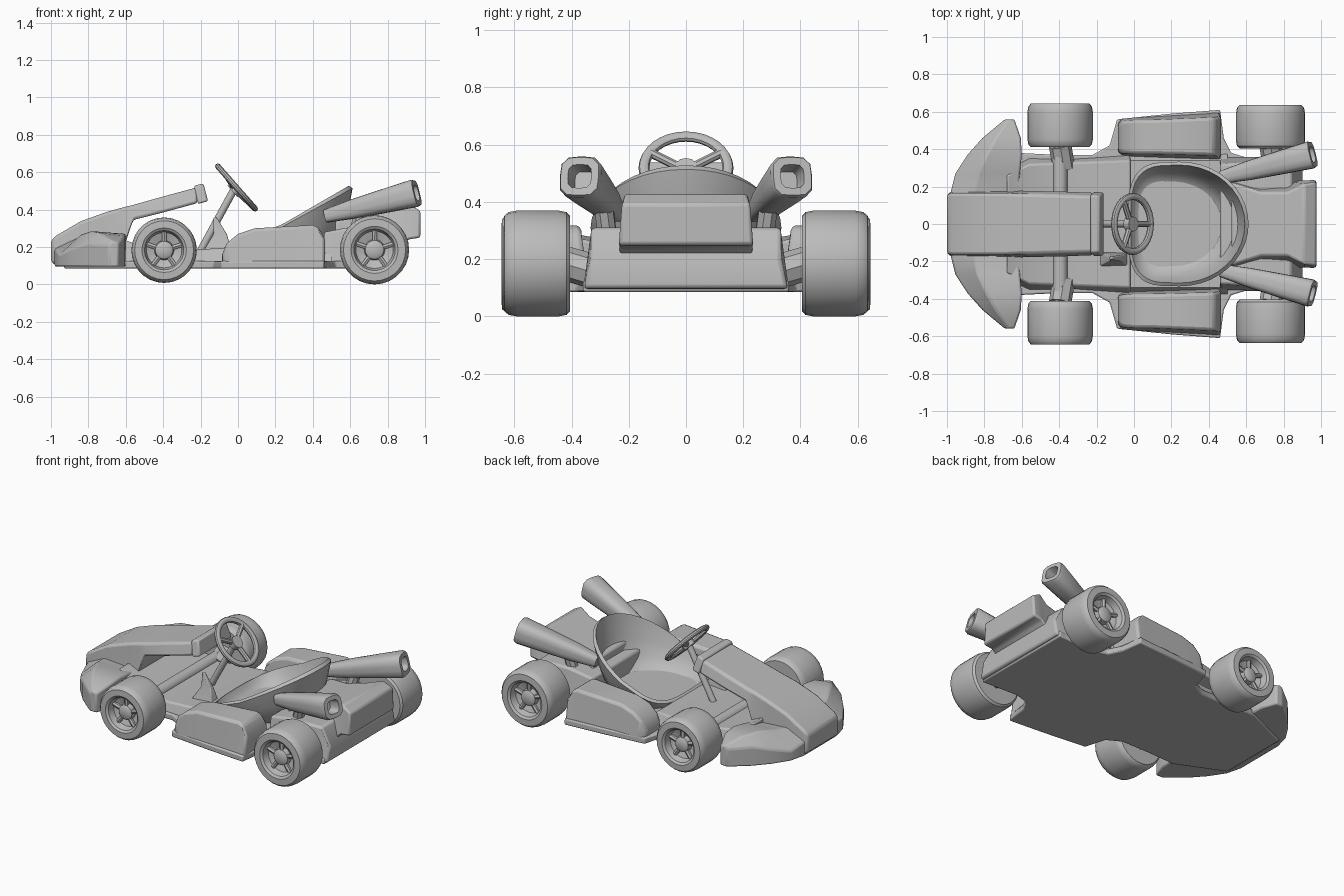
import bpy, bmesh, math
from mathutils import Vector, Matrix

if "Cube" in bpy.data.objects:
    bpy.data.objects.remove(bpy.data.objects["Cube"])

grey = bpy.data.materials.new("body grey")
grey.diffuse_color = (0.5, 0.5, 0.5, 1)
grey.use_nodes = True
grey.node_tree.nodes["Principled BSDF"].inputs["Base Color"].default_value = grey.diffuse_color


def finish(name, bm, bevel=0.0, angle=35):
    bmesh.ops.recalc_face_normals(bm, faces=bm.faces)
    me = bpy.data.meshes.new(name)
    bm.to_mesh(me)
    bm.free()
    me.materials.append(grey)
    ob = bpy.data.objects.new(name, me)
    bpy.context.collection.objects.link(ob)
    if bevel:
        mod = ob.modifiers.new("soft edges", 'BEVEL')
        mod.width, mod.segments, mod.limit_method = bevel, 2, 'ANGLE'
    bpy.ops.object.select_all(action='DESELECT')
    ob.select_set(True)
    bpy.context.view_layer.objects.active = ob
    bpy.ops.object.shade_smooth_by_angle(angle=math.radians(angle))
    return ob


def loft(name, rings, bevel=0.0, caps=True, loop=False, angle=35):
    """Skin a list of closed point rings."""
    bm = bmesh.new()
    vs = [[bm.verts.new(p) for p in r] for r in rings]
    n = len(vs[0])
    for k in range(len(vs) if loop else len(vs) - 1):
        a, b = vs[k], vs[(k + 1) % len(vs)]
        for i in range(n):
            j = (i + 1) % n
            bm.faces.new((a[i], a[j], b[j], b[i]))
    if caps and not loop:
        bm.faces.new(vs[0])
        bm.faces.new(vs[-1])
    return finish(name, bm, bevel, angle)


def trapezoid(x, w0, w1, z0, z1, yc=0, lean=0):
    """Cross-section across x: w0/w1 are half widths at bottom/top."""
    return [(x, yc - w0, z0), (x, yc + w0, z0),
            (x + lean, yc + w1, z1), (x + lean, yc - w1, z1)]


def rod(name, a, b, r, n=12):
    a, b = Vector(a), Vector(b)
    q = (b - a).to_track_quat('Z', 'Y')
    ring = [q @ Vector((r * math.cos(t), r * math.sin(t), 0))
            for t in (2 * math.pi * i / n for i in range(n))]
    return loft(name, [[a + p for p in ring], [b + p for p in ring]])


# Floor pan with side skirts
half = [(-.93, .24), (-.62, .38), (-.42, .37), (-.22, .37), (-.13, .42), (-.09, .56),
        (.2, .59), (.46, .61), (.48, .46), (.52, .38), (.62, .35), (.88, .36)]
outline = half + [(x, -y) for x, y in reversed(half)]
loft("floor_pan", [[(x, y, z) for x, y in outline] for z in (.085, .125)], .008)

# Central tub: foot well and the tray under the seat
loft("foot_well", [trapezoid(-.68, .3, .26, .09, .27), trapezoid(-.56, .36, .32, .09, .22),
                   trapezoid(-.3, .36, .33, .09, .18), trapezoid(-.02, .38, .34, .09, .2)], .01)
loft("seat_tray", [trapezoid(-.06, .38, .34, .09, .16), trapezoid(.5, .4, .34, .09, .17)])

# Front bumper, swept across y with a raised crest on each side
sweep = [(0, -.98, -.62, .2, .24), (.17, -.98, -.62, .19, .25), (.27, -.955, -.61, .16, .27),
         (.37, -.89, -.6, .19, .285), (.46, -.81, -.605, .22, .275), (.56, -.69, -.64, .21, .235)]
sweep = [(-s[0],) + s[1:] for s in reversed(sweep[1:])] + sweep
loft("front_bumper", [[(xf, y, .095), (xf, y, zf), (xf + .35 * (xb - xf), y, zc),
                       (xb, y, zc - .015), (xb, y, .095)]
                      for y, xf, xb, zf, zc in sweep], .01)

# Long nose cover
nose = [(-1, .16, .16, .12, .235), (-.97, .175, .165, .1, .262), (-.84, .18, .165, .1, .338),
        (-.7, .18, .165, .12, .388), (-.61, .18, .16, .2, .413), (-.56, .18, .16, .345, .425),
        (-.4, .178, .155, .385, .47), (-.215, .17, .15, .435, .52)]
loft("nose_cover", [trapezoid(*s) for s in nose], .015)
loft("nose_cover_lip", [trapezoid(-.215, .175, .155, .43, .528, lean=-.02),
                        trapezoid(-.16, .17, .15, .445, .54, lean=-.025)], .01)

# Seat: bowl with a rim that climbs toward the back
N = 40


def seat_ring(scale, level, grow=0.0):
    pts = []
    for i in range(N):
        t = 2 * math.pi * i / N
        c, s = math.cos(t), math.sin(t)
        if c < 0:  # squarer front
            c, s = -abs(c) ** .55, math.copysign(abs(s) ** .6, s)
        x = (.36 if c > 0 else .27) * c
        rx = .245 + x
        rim = .21 + .09 * min(1, max(0, (rx + .02) / .2)) + .225 * max(0, (rx - .2) / .4)
        y = .325 * s
        k = scale + grow
        pts.append((.2 + .045 * scale + x * k, y * k, .145 + (rim - .145) * level - grow * .25))
    return pts


inner = [(.4, 0), (.66, .06), (.8, .28), (.9, .6), (.97, 1)]
rings = [seat_ring(a, b) for a, b in inner]
rings += [seat_ring(a, b, .055) for a, b in reversed(inner)]
loft("seat", rings, angle=50)

# Side pods
pod = [(-.085, .46, .09, .07, .16), (-.06, .465, .1, .085, .22), (.0, .465, .105, .09, .27),
       (.09, .465, .11, .09, .3), (.4, .468, .125, .1, .318), (.43, .468, .13, .1, .305),
       (.465, .468, .13, .11, .24)]
for side, s in (("left", 1), ("right", -1)):
    loft(side + "_side_pod", [trapezoid(x, w0, w1, .1, z, s * yc) for x, yc, w0, w1, z in pod], .018)

# Rear deck and overhanging engine cover
loft("rear_deck", [trapezoid(.46, .36, .32, .09, .28), trapezoid(.62, .36, .33, .09, .31),
                   trapezoid(.84, .36, .33, .09, .31), trapezoid(.9, .355, .33, .1, .2)], .012)
loft("engine_cover", [trapezoid(.52, .25, .22, .14, .34), trapezoid(.68, .23, .17, .14, .37),
                      trapezoid(.82, .23, .17, .16, .41), trapezoid(.91, .235, .215, .24, .43),
                      trapezoid(.975, .235, .225, .25, .395)], .012)

# Flared exhausts with a recessed mouth
for side, s in (("left", 1), ("right", -1)):
    start, end = Vector((.47, .25 * s, .365)), Vector((.955, .372 * s, .49))
    axis = (end - start).normalized()
    across = axis.cross(Vector((0, 0, 1))).normalized()
    up = across.cross(axis)

    def pipe_ring(f, r):
        ring = []
        for i in range(16):
            t = 2 * math.pi * (i + .5) / 16
            c, d = math.cos(t), math.sin(t)
            q = r / (abs(c) ** 4 + abs(d) ** 4) ** .25
            ring.append(start.lerp(end, f) + across * c * q + up * d * q)
        return ring
    loft(side + "_exhaust", [pipe_ring(0, .035), pipe_ring(.3, .052), pipe_ring(.65, .064),
                             pipe_ring(.97, .074), pipe_ring(1, .068), pipe_ring(1, .042),
                             pipe_ring(.86, .034)], angle=40)
    # Bracket joining the exhaust to the deck
    rod(side + "_exhaust_bracket", (.62, .27 * s, .25), (.66, .29 * s, .4), .035, 8)

# Wheels: lathed tyre, dished rim and hub boss (radius factor, distance across)
profile = [(.45, 0), (.9, 0), (.97, .012), (1, .04), (1, .185), (.97, .215), (.9, .23),
           (.68, .232), (.6, .222), (.54, .18), (.3, .165), (.27, .195), (.18, .205)]
for end, x, r, z, y0 in (("front", -.395, .175, .183, .413), ("rear", .73, .185, .185, .405)):
    for side, s in (("left", 1), ("right", -1)):
        loft(f"{end}_{side}_wheel",
             [[(x + r * f * math.cos(t), s * (y0 + d), z + r * f * math.sin(t))
               for t in (2 * math.pi * i / 28 for i in range(28))] for f, d in profile])
        # Rim spokes
        for k in range(5):
            a = 2 * math.pi * k / 5 + .3
            p = [(x + r * f * math.cos(a), s * (y0 + .182), z + r * f * math.sin(a)) for f in (.2, .57)]
            rod(f"{end}_{side}_spoke", p[0], p[1], .014, 6)
    rod(end + "_axle", (x, -.45, z), (x, .45, z), .04)
    for s in (1, -1):
        rod(end + "_knuckle", (x + .02, s * .3, .15), (x, s * .42, z), .06, 8)

# Steering wheel, spokes, hub and column
centre, tilt = Vector((-.008, 0, .518)), Matrix.Rotation(.85, 3, 'Y')
wheel = []
for i in range(32):
    t = 2 * math.pi * i / 32
    wheel.append([centre + tilt @ Vector(((.147 + .019 * math.cos(u)) * math.cos(t),
                                          (.147 + .019 * math.cos(u)) * math.sin(t),
                                          .016 * math.sin(u)))
                  for u in (2 * math.pi * j / 10 for j in range(10))])
loft("steering_wheel", wheel, loop=True)
for a in (0, 120, 240):
    a = math.radians(a)
    rod("steering_spoke", centre - tilt @ Vector((0, 0, .012)),
        centre + tilt @ Vector((.145 * math.cos(a), .145 * math.sin(a), 0)), .016, 8)
rod("steering_hub", centre + tilt @ Vector((0, 0, -.03)), centre + tilt @ Vector((0, 0, .008)), .04)
rod("steering_column", (-.2, 0, .18), centre - tilt @ Vector((0, 0, .02)), .02)

# Lever fin beside the column
loft("lever", [[(-.19, -.23, .17), (-.03, -.23, .17), (-.03, -.15, .17), (-.19, -.15, .17)],
               [(-.13, -.2, .27), (-.06, -.2, .27), (-.06, -.165, .27), (-.13, -.165, .27)],
               [(-.13, -.19, .36), (-.115, -.19, .36), (-.115, -.175, .36), (-.13, -.175, .36)]], .006)
